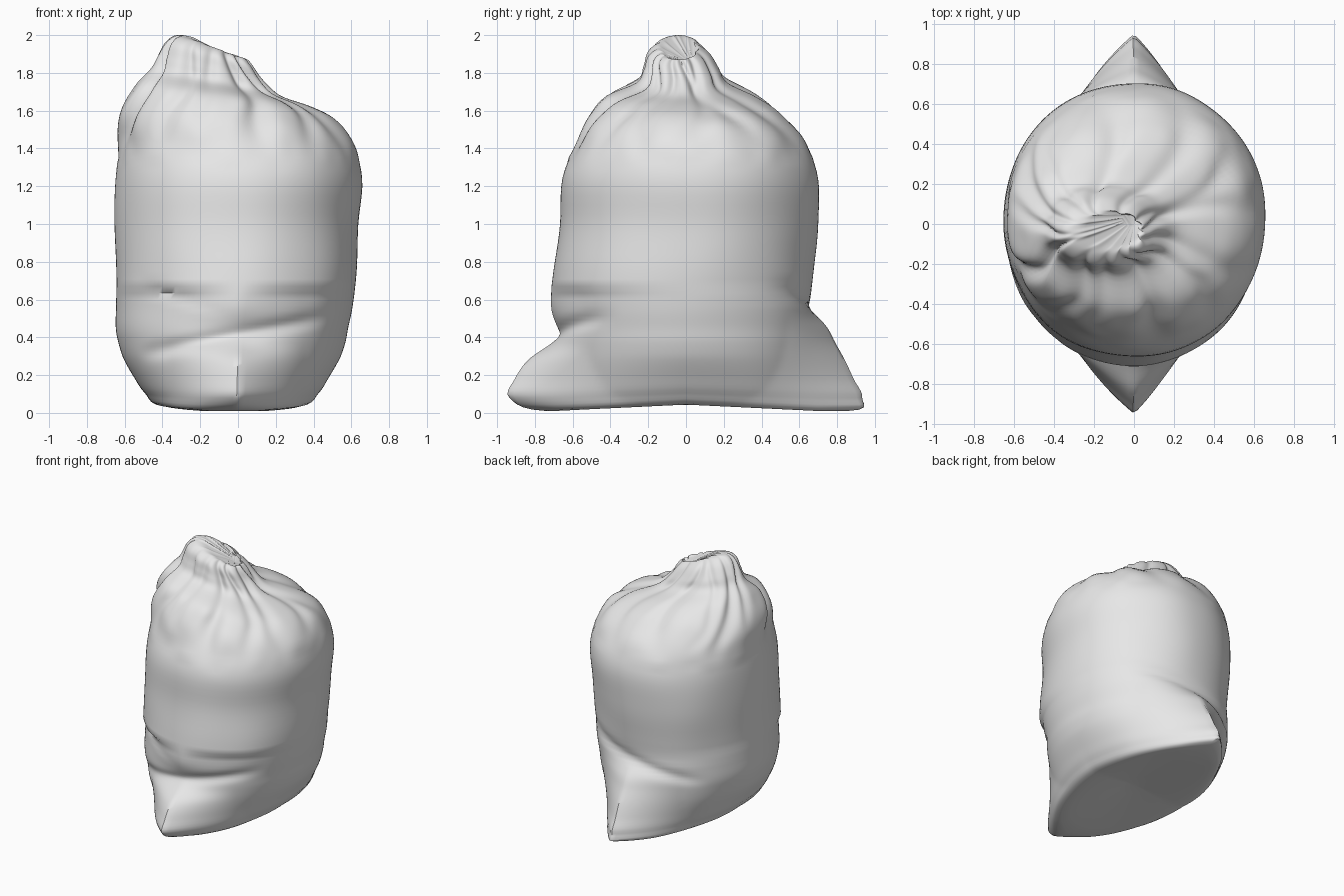
import bpy, math
from mathutils import Vector, noise

if "Cube" in bpy.data.objects:
    bpy.data.objects.remove(bpy.data.objects["Cube"])

# Sack outline: height, left x, right x, front y, back y
OUTLINE = [
    (0.04, -0.03, 0.03, -0.03, 0.03),
    (0.01, -0.40, 0.34, -0.74, 0.86),
    (0.08, -0.49, 0.43, -0.94, 0.94),
    (0.18, -0.55, 0.49, -0.91, 0.89),
    (0.28, -0.60, 0.54, -0.84, 0.84),
    (0.37, -0.63, 0.57, -0.72, 0.79),
    (0.45, -0.645, 0.585, -0.69, 0.75),
    (0.57, -0.645, 0.61, -0.715, 0.67),
    (0.75, -0.645, 0.63, -0.70, 0.675),
    (1.00, -0.65, 0.635, -0.665, 0.70),
    (1.24, -0.645, 0.655, -0.65, 0.70),
    (1.42, -0.63, 0.61, -0.58, 0.63),
    (1.57, -0.615, 0.50, -0.50, 0.51),
    (1.675, -0.54, 0.37, -0.42, 0.38),
    (1.75, -0.46, 0.21, -0.26, 0.22),
    (1.825, -0.42, 0.13, -0.22, 0.17),
    (1.90, -0.38, 0.08, -0.20, 0.12),
    (1.935, -0.32, 0.05, -0.15, 0.07),
    (1.915, -0.22, 0.03, -0.10, 0.06),
    (1.87, -0.06, 0.01, -0.01, 0.05),
]
# Gathered pleats: direction in degrees, width, depth, lowest height
PLEATS = [(8, 6, .12, 1.35), (30, 7, .10, 1.3), (62, 8, .12, 1.3), (100, 7, .13, 1.35),
          (128, 6, .08, 1.4), (152, 7, .10, 1.3), (176, 5, .09, 1.5), (203, 6, .15, 1.3),
          (240, 7, .12, 1.35), (264, 6, .10, 1.45), (290, 7, .16, 1.25),
          (316, 6, .12, 1.35), (340, 7, .12, 1.3)]
SIDES, STEPS = 144, 5


def clamp(v):
    return max(0.0, min(1.0, v))


def smooth(v):
    v = clamp(v)
    return v * v * (3 - 2 * v)


def outline_at(i, t):
    """Smooth curve through the outline rows."""
    rows = [OUTLINE[max(0, min(len(OUTLINE) - 1, i + k))] for k in (-1, 0, 1, 2)]
    return [0.5 * (2 * b + (c - a) * t + (2 * a - 5 * b + 4 * c - d) * t * t
                   + (3 * b - a - 3 * c + d) * t ** 3) for a, b, c, d in zip(*rows)]


def power(v, e):
    return math.copysign(abs(v) ** e, v)


def ring(row):
    z, x0, x1, y0, y1 = row
    # body part of the outline, the rest is pulled out as pointed bottom corners
    b0, b1 = (max(y0, -0.67), min(y1, 0.67)) if z < 0.66 else (y0, y1)
    cx, cy, a, b = (x0 + x1) / 2, (b0 + b1) / 2, (x1 - x0) / 2, (b1 - b0) / 2
    tilt = 0.065 * smooth((z - 1.5) / 0.25) * min(1, a / 0.15)
    pts = []
    for k in range(SIDES):
        ang = 2 * math.pi * k / SIDES
        c, s = math.cos(ang), math.sin(ang)
        scale = 1.0
        # pleats below the tied neck
        if z > 1.2:
            scale += 0.03 * smooth((z - 1.3) / 0.3)
            for deg, width, depth, low in PLEATS:
                d = (math.degrees(ang) - deg + 180 + 8 * math.sin(z * 9 + deg)) % 360 - 180
                scale -= depth * math.exp(-(d / width) ** 2) * smooth((z - low) / (1.8 - low))
        # creases where the corners fold against the body
        if 0.1 < z < 0.8:
            front, back = smooth((-s - 0.5) * 2.5), smooth((s - 0.6) * 2.5)
            scale -= 0.035 * front * math.exp(-((z - 0.41 - 0.12 * c) / 0.04) ** 2)
            scale -= 0.03 * front * math.exp(-((z - 0.52 + 0.2 * c) / 0.03) ** 2) * (c < 0) * abs(c)
            scale -= 0.03 * back * math.exp(-((z - 0.56 - 0.15 * c) / 0.04) ** 2)
        x = cx + a * scale * power(c, 0.96)
        y = cy + b * scale * power(s, 0.96)
        peak = max(0.0, 1 - abs(x) / 0.36) ** 1.15
        y += peak * ((y1 - b1) if s > 0 else (y0 - b0))
        h = z - tilt * c
        if z < 0.3:
            h += 0.035 * (1 - z / 0.3) * max(0.0, 1 - abs(y) / 0.7)
        # soft dents in the cloth
        n = noise.noise(Vector((x * 2.6, y * 2.6, z * 2.2))) * 0.012
        if z > 1.35:
            n += noise.noise(Vector((x * 7, y * 7, z * 6))) * 0.014
        r = math.hypot(x, y) + 0.2
        pts.append((x + n * x / r, y + n * y / r, max(0.0, h)))
    return pts


verts, faces = [], []
count = 0
for i in range(len(OUTLINE) - 1):
    for j in range(STEPS + (i == len(OUTLINE) - 2)):
        verts += ring(outline_at(i, j / STEPS))
        count += 1
for r in range(count - 1):
    for k in range(SIDES):
        m = (k + 1) % SIDES
        p, q = r * SIDES, (r + 1) * SIDES
        faces.append((p + k, p + m, q + m, q + k))
faces.append(tuple(reversed(range(SIDES))))
faces.append(tuple(range((count - 1) * SIDES, count * SIDES)))

# Cloth sack
mesh = bpy.data.meshes.new("sack")
mesh.from_pydata(verts, [], faces)
mesh.update()
sack = bpy.data.objects.new("sack", mesh)
bpy.context.collection.objects.link(sack)
cloth = bpy.data.materials.new("light grey cloth")
cloth.diffuse_color = (0.8, 0.8, 0.8, 1)
cloth.use_nodes = True
cloth.node_tree.nodes["Principled BSDF"].inputs["Base Color"].default_value = cloth.diffuse_color
mesh.materials.append(cloth)
bpy.context.view_layer.objects.active = sack
sack.select_set(True)
bpy.ops.object.shade_smooth_by_angle(angle=math.radians(50))
